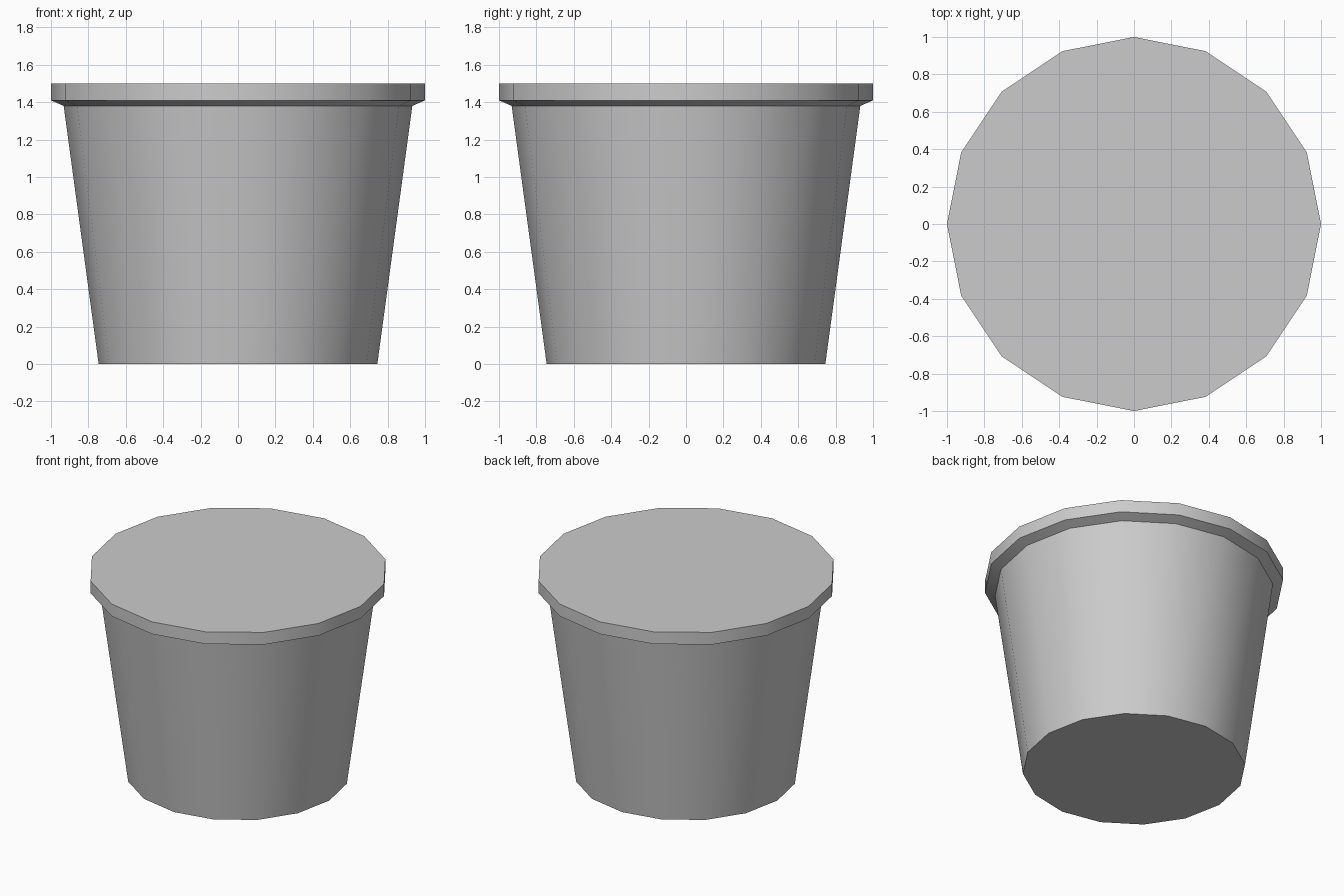
import bpy
import bmesh
import math

SIDES = 16

cube = bpy.data.objects.get("Cube")
if cube:
    bpy.data.objects.remove(cube, do_unlink=True)

grey = bpy.data.materials.new("plain_grey")
grey.use_nodes = True
colour = (0.6, 0.6, 0.6, 1)
grey.diffuse_color = colour
grey.node_tree.nodes["Principled BSDF"].inputs["Base Color"].default_value = colour


def turned_solid(name, profile):
    """Closed solid from (radius, height) rings, capped at both ends."""
    bm = bmesh.new()
    rings = []
    for radius, height in profile:
        angles = [math.tau * i / SIDES for i in range(SIDES)]
        rings.append([bm.verts.new((radius * math.cos(a), radius * math.sin(a), height))
                      for a in angles])
    for low, high in zip(rings, rings[1:]):
        for i in range(SIDES):
            j = (i + 1) % SIDES
            bm.faces.new((low[i], low[j], high[j], high[i]))
    bm.faces.new(rings[0][::-1])
    bm.faces.new(rings[-1])
    mesh = bpy.data.meshes.new(name)
    bm.to_mesh(mesh)
    bm.free()
    mesh.materials.append(grey)
    obj = bpy.data.objects.new(name, mesh)
    bpy.context.collection.objects.link(obj)
    bpy.ops.object.select_all(action="DESELECT")
    obj.select_set(True)
    bpy.context.view_layer.objects.active = obj
    bpy.ops.object.shade_smooth_by_angle(angle=math.radians(30))
    return obj


# Tapered tub with a chamfered, overhanging rim and a flat top
turned_solid("tub", [(0.745, 0), (0.932, 1.38), (1, 1.41), (1, 1.5)])
